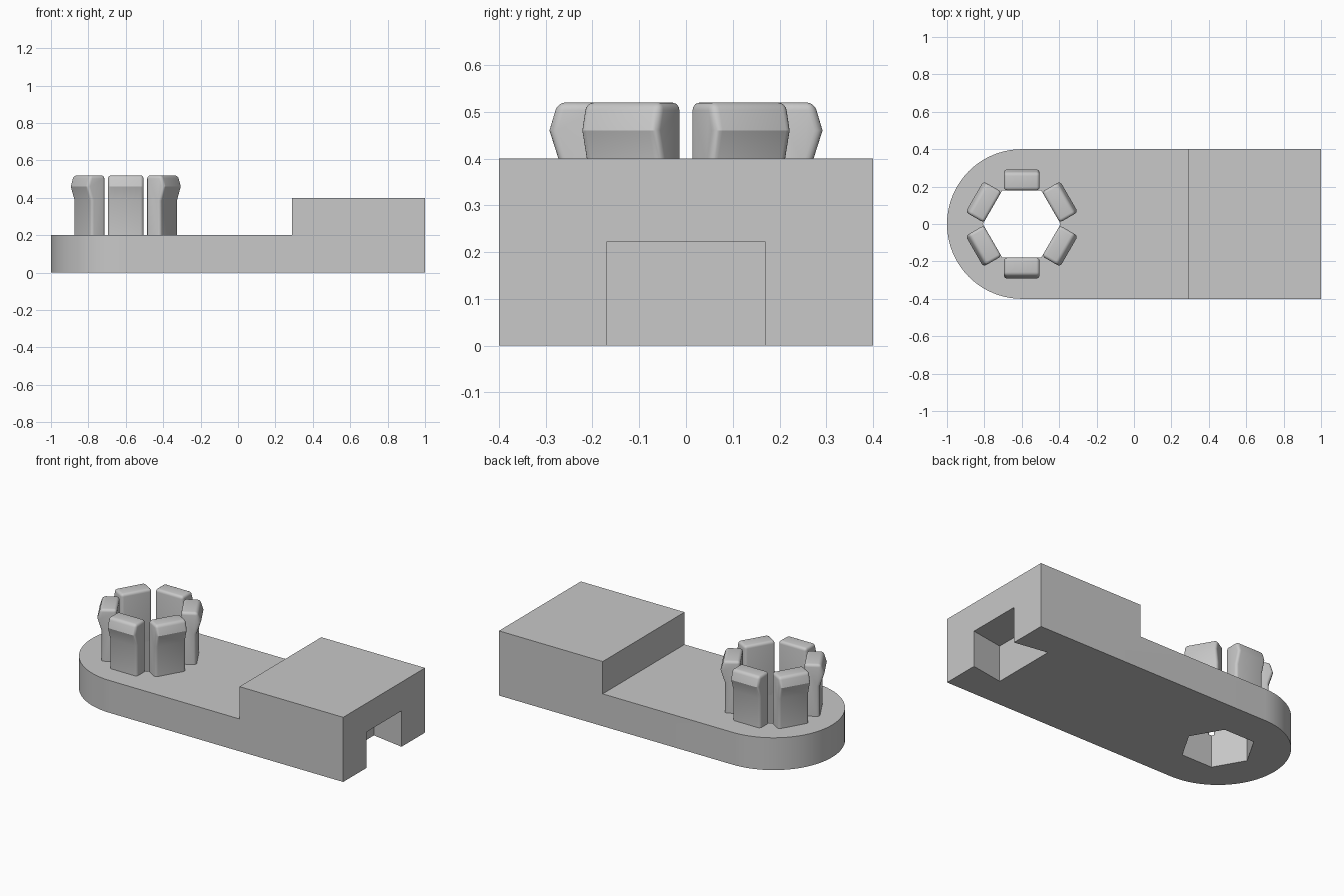
import bpy
import bmesh
from math import cos, sin, pi, radians
from mathutils import Matrix, Vector

if "Cube" in bpy.data.objects:
    bpy.data.objects.remove(bpy.data.objects["Cube"], do_unlink=True)

GREY = (0.58, 0.58, 0.58, 1)
grey = bpy.data.materials.new("light grey")
grey.use_nodes = True
grey.diffuse_color = GREY
grey.node_tree.nodes["Principled BSDF"].inputs["Base Color"].default_value = GREY

HUB = -0.6          # x of the ring centre
HALF = 0.4          # half width of the body
APOTHEM = 0.18      # inner flat of the hexagonal hole


def extrude(points, direction):
    """Prism from a flat loop of 3D points."""
    bm = bmesh.new()
    face = bm.faces.new([bm.verts.new(p) for p in points])
    out = bmesh.ops.extrude_face_region(bm, geom=[face])
    verts = [v for v in out["geom"] if isinstance(v, bmesh.types.BMVert)]
    bmesh.ops.translate(bm, verts=verts, vec=direction)
    bmesh.ops.recalc_face_normals(bm, faces=bm.faces)
    return bm


def add_object(name, bm):
    mesh = bpy.data.meshes.new(name)
    bm.to_mesh(mesh)
    bm.free()
    mesh.materials.append(grey)
    obj = bpy.data.objects.new(name, mesh)
    bpy.context.collection.objects.link(obj)
    return obj


def activate(obj):
    bpy.ops.object.select_all(action="DESELECT")
    obj.select_set(True)
    bpy.context.view_layer.objects.active = obj


def cut(obj, points, direction):
    cutter = add_object("cutter", extrude(points, direction))
    cutter.hide_render = True
    mod = obj.modifiers.new("cut", "BOOLEAN")
    mod.operation = "DIFFERENCE"
    mod.solver = "EXACT"
    mod.object = cutter
    activate(obj)
    bpy.ops.object.modifier_apply(modifier=mod.name)
    bpy.data.objects.remove(cutter, do_unlink=True)


# Body: round-ended bar at full height
steps = 40
arc = [pi / 2 + pi * i / steps for i in range(steps + 1)]
outline = [(HUB + HALF * cos(a), HALF * sin(a), 0) for a in arc]
outline += [(1, -HALF, 0), (1, HALF, 0)]
body = add_object("body", extrude(outline, (0, 0, 0.4)))

# Step down to the thin plate
cut(body, [(-2, -1, 0.2), (0.29, -1, 0.2), (0.29, 1, 0.2), (-2, 1, 0.2)], (0, 0, 1))

# Hexagonal through hole
radius = APOTHEM / cos(pi / 6)
cut(body, [(HUB + radius * cos(k * pi / 3), radius * sin(k * pi / 3), -0.1)
           for k in range(6)], (0, 0, 1))

# Dovetail slot in the square end
cut(body, [(0.787, -0.205, -0.1), (1, -0.17, -0.1), (1.1, -0.17, -0.1),
           (1.1, 0.17, -0.1), (1, 0.17, -0.1), (0.787, 0.205, -0.1)], (0, 0, 0.322))
activate(body)
bpy.ops.object.shade_smooth_by_angle(angle=radians(30))

# Ring of six snap prongs with a barbed outer side
profile = [(APOTHEM, 0.19), (0.268, 0.19), (0.268, 0.385),
           (0.292, 0.46), (0.274, 0.52), (APOTHEM, 0.52)]
WIDTH = 0.19
for k in range(6):
    bm = extrude([(r, -WIDTH / 2, z) for r, z in profile], (0, WIDTH, 0))
    # Round the side and top edges, leaving the foot and barb creases sharp
    rounded = []
    for e in bm.edges:
        a, b = (v.co for v in e.verts)
        across = abs(a.y - b.y) > 0.01
        if (not across and max(a.z, b.z) > 0.2) or (across and a.z > 0.5):
            rounded.append(e)
    bmesh.ops.bevel(bm, geom=rounded, offset=0.017, segments=4,
                    profile=0.5, affect="EDGES")
    turn = Matrix.Rotation(radians(30 + 60 * k), 4, "Z")
    bm.transform(Matrix.Translation(Vector((HUB, 0, 0))) @ turn)
    prong = add_object(f"prong_{k + 1}", bm)
    activate(prong)
    bpy.ops.object.shade_smooth_by_angle(angle=radians(24))
